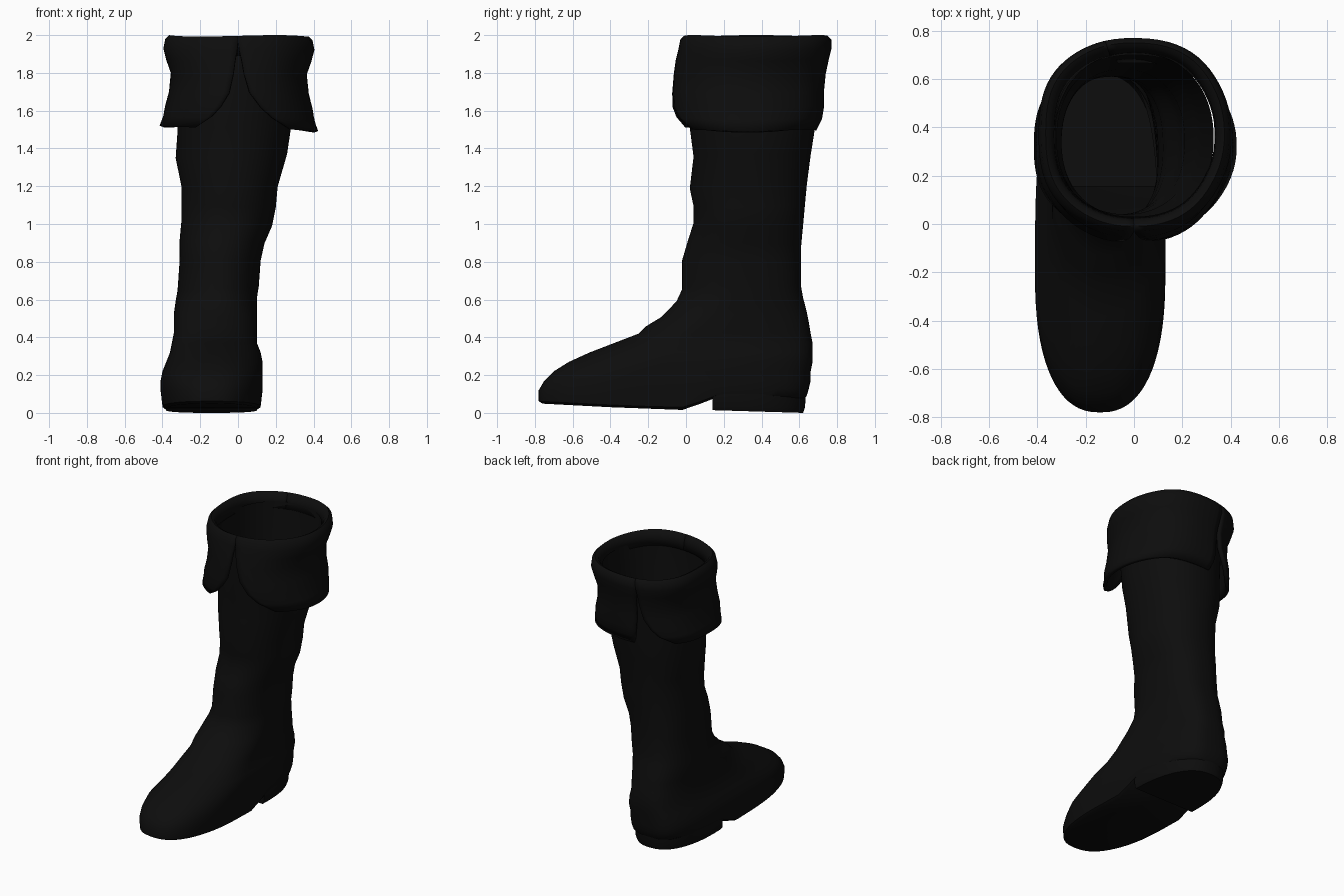
import bpy
import bmesh
from math import sin, cos, radians, copysign, pi

default_cube = bpy.data.objects.get("Cube")
if default_cube:
    bpy.data.objects.remove(default_cube)

SEGMENTS = 72
BLACK = (.004, .004, .004, 1)
HEEL_FRONT = .14

leather = bpy.data.materials.new("black leather")
leather.use_nodes = True
leather.diffuse_color = BLACK
leather.node_tree.nodes["Principled BSDF"].inputs["Base Color"].default_value = BLACK


def interpolate(table, t):
    """Piecewise linear lookup in a list of (position, value) pairs."""
    if t <= table[0][0]:
        return table[0][1]
    for (a, value_a), (b, value_b) in zip(table, table[1:]):
        if t <= b:
            return value_a + (value_b - value_a) * (t - a) / (b - a)
    return table[-1][1]


def oval_point(angle, left, right, front, back, middle, front_power, back_power):
    """Point on an egg-shaped oval; angle zero faces the front, then turns to +x."""
    s, c = sin(angle), cos(angle)
    power, reach = (front_power, middle - front) if c > 0 else (back_power, back - middle)
    s = copysign(abs(s) ** (2 / power), s)
    c = copysign(abs(c) ** (2 / power), c)
    return (left + right) / 2 + s * (right - left) / 2, middle - c * reach


def finish(name, bm, angle):
    """Turn a bmesh into a smooth-shaded leather object."""
    bmesh.ops.recalc_face_normals(bm, faces=bm.faces)
    mesh = bpy.data.meshes.new(name)
    bm.to_mesh(mesh)
    bm.free()
    mesh.materials.append(leather)
    obj = bpy.data.objects.new(name, mesh)
    bpy.context.collection.objects.link(obj)
    bpy.ops.object.select_all(action="DESELECT")
    obj.select_set(True)
    bpy.context.view_layer.objects.active = obj
    bpy.ops.object.shade_smooth_by_angle(angle=radians(angle))
    return obj


def cap(bm, ring, limit):
    """Close a ring with strips from side to side, as far back as the limit."""
    count = len(ring)
    half = count // 2
    strips = [(ring[0], ring[1], ring[-1]), (ring[half - 1], ring[half], ring[half + 1])]
    for i in range(1, half - 1):
        strips.append((ring[i], ring[i + 1], ring[count - i - 1], ring[count - i]))
    for strip in strips:
        if min(v.co.y for v in strip) < limit:
            bm.faces.new(strip)


def loft(name, sections, height, cap_limit):
    """Skin a stack of ovals; height(z, y, angle) places each point."""
    bm = bmesh.new()
    rings = []
    for z, *shape in sections:
        ring = []
        for i in range(SEGMENTS):
            angle = 2 * pi * i / SEGMENTS
            x, y = oval_point(angle, *shape)
            ring.append(bm.verts.new((x, y, height(z, y, angle))))
        rings.append(ring)
    for low, high in zip(rings, rings[1:]):
        for i in range(SEGMENTS):
            j = (i + 1) % SEGMENTS
            bm.faces.new((low[i], low[j], high[j], high[i]))
    cap(bm, rings[0], cap_limit)
    return finish(name, bm, 40)


# Foot and shaft outline: height, left, right, front, back
outline = [
    (0, -.38, .1, -.76, .63),
    (.03, -.4, .12, -.78, .64),
    (.12, -.41, .13, -.78, .65),
    (.17, -.41, .13, -.75, .66),
    (.22, -.4, .13, -.7, .66),
    (.27, -.38, .13, -.62, .67),
    (.32, -.36, .12, -.51, .67),
    (.37, -.35, .1, -.38, .67),
    (.42, -.34, .1, -.25, .66),
    (.47, -.34, .1, -.21, .65),
    (.52, -.34, .1, -.13, .64),
    (.6, -.33, .1, -.05, .62),
    (.66, -.32, .11, -.02, .61),
    (.8, -.31, .12, -.02, .61),
    (.9, -.31, .14, .01, .61),
    (1, -.3, .18, .04, .62),
    (1.1, -.3, .2, .04, .63),
    (1.2, -.3, .21, .02, .64),
    (1.36, -.33, .26, .04, .66),
    (1.5, -.32, .28, .02, .68),
    (1.93, -.33, .33, .02, .71),
]
# The widest point moves back from the ball of the foot to the middle of the leg
middle_line = [(.2, -.2), (.62, .3), (1.3, .35)]
back_roundness = [(.2, 3.2), (.6, 2.6), (1.2, 2.2)]
sole_line = [(-.78, .05), (-.4, .03), (0, .015), (.05, .035), (HEEL_FRONT, .08)]

body = [(*row, interpolate(middle_line, row[0]), 2.4 if row[0] < .25 else 2.1,
         interpolate(back_roundness, row[0])) for row in outline]


def body_height(z, y, angle):
    if z < .2:
        return max(z, interpolate(sole_line, y) + z * .4)
    # Slanted folds in the soft leather
    return z + (.012 * sin(angle + 9 * z) if z > .45 else 0)


# The sole stops at the heel, which is hollow and open to the shaft
loft("boot_upper", body, body_height, HEEL_FRONT)

# Heel shell with a flat front face, slightly tilted underneath
heel = [(z, -.38 - grow, .1 + grow, HEEL_FRONT, .62 + grow, HEEL_FRONT, 2.4, 2.4)
        for z, grow in ((0, 0), (.03, .01), (.1, .015))]
loft("heel", heel, lambda z, y, angle: z if z > 0 else .03 * (.62 - y), 1)

# Folded cuff, from the inside over the rim and down: height, half width, front, back
cuff_profile = [
    (1.9, .33, .03, .7),
    (1.96, .335, .02, .715),
    (1.99, .35, .01, .73),
    (2, .37, -.01, .75),
    (1.98, .39, -.03, .77),
    (1.93, .4, -.04, .77),
    (1.87, .385, -.055, .755),
    (1.8, .36, -.065, .74),
    (1.7, .37, -.075, .73),
    (1.62, .39, -.08, .73),
    (1.56, .4, -.07, .72),
    (1.5, .42, -.05, .69),
]
RIM_ROWS = 5
slit_line = [(1.5, 40), (1.56, 25), (1.62, 16), (1.7, 8), (1.8, 4), (1.95, 0)]
BACK_SLIT = 195


def cuff_flap(name, start, start_gap, end, end_gap, lift):
    """One flap of the cuff, its edges drawing back towards the hem."""
    bm = bmesh.new()
    steps = SEGMENTS // 2
    rows = []
    for k, (z, half, front, back) in enumerate(cuff_profile):
        gap = interpolate(slit_line, z) if k >= RIM_ROWS else 0
        first, last = start + gap * start_gap, end - gap * end_gap
        row = []
        for i in range(steps + 1):
            a = radians(first + (last - first) * i / steps)
            x, y = oval_point(a, -half, half, front, back, (front + back) / 2, 2.2, 2.3)
            wave = 1 + .012 * sin(5 * a)
            hem = lift * max(0, 1.7 - z) + .004 * (sin(3 * a) - 1)
            row.append(bm.verts.new((x * wave, y, z + hem)))
        rows.append(row)
    for low, high in zip(rows, rows[1:]):
        for i in range(steps):
            bm.faces.new((low[i], high[i], high[i + 1], low[i + 1]))
    obj = finish(name, bm, 60)
    # Thicken towards the leg whichever way the normals point
    side = obj.data.polygons[steps * 8 + steps // 2]
    solid = obj.modifiers.new("thickness", "SOLIDIFY")
    solid.thickness = .025
    solid.offset = -1 if side.normal.x * side.center.x > 0 else 1


cuff_flap("left_cuff_flap", 0, 1, BACK_SLIT, .2, 0)
cuff_flap("right_cuff_flap", BACK_SLIT, .8, 360, .75, .1)
